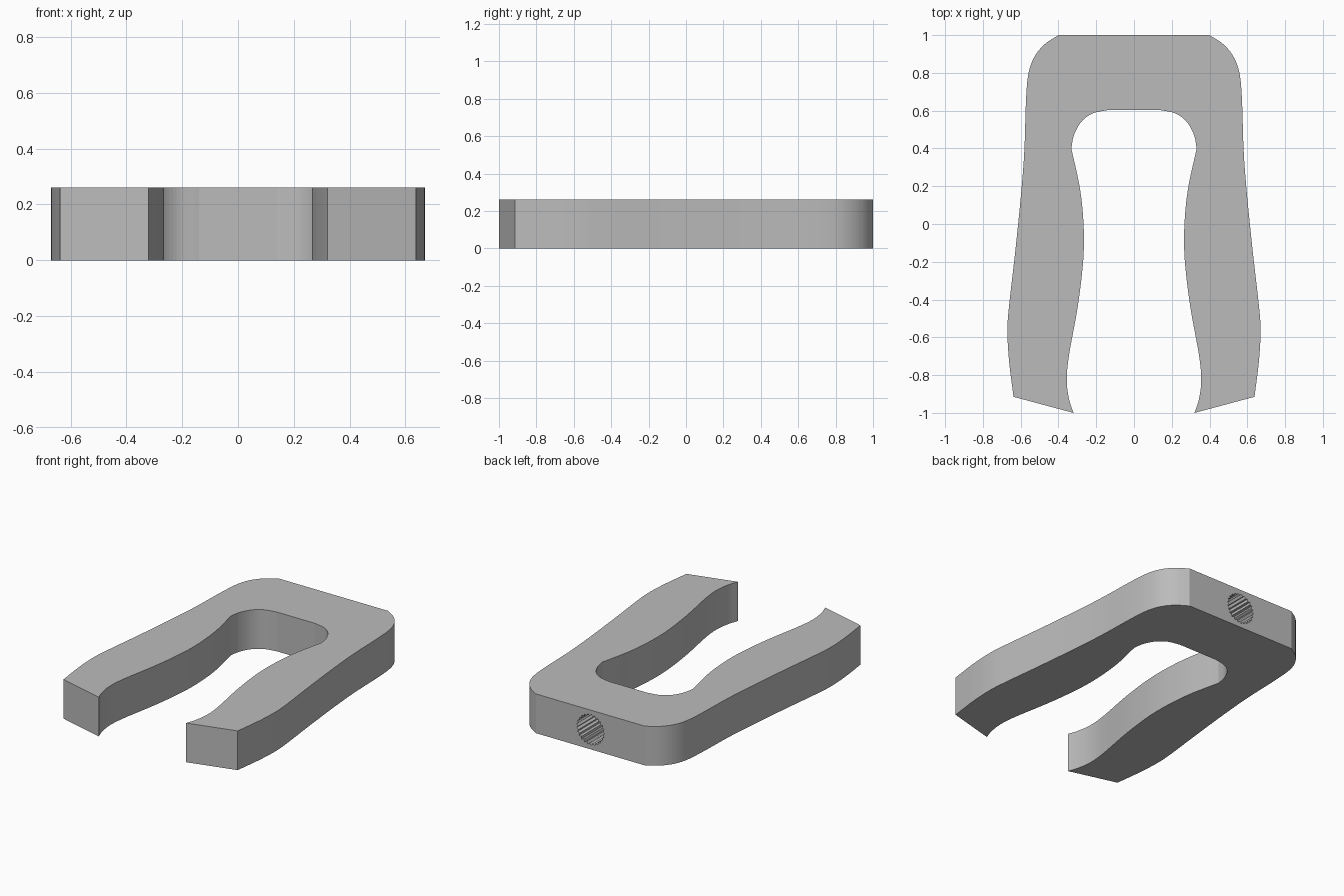
import bpy
import bmesh
import math
from mathutils import Vector

THICK = 0.26

cube = bpy.data.objects.get("Cube")
if cube:
    bpy.data.objects.remove(cube, do_unlink=True)

# Single grey plastic
grey = bpy.data.materials.new("grey_plastic")
grey.use_nodes = True
colour = (0.5, 0.5, 0.5, 1)
grey.diffuse_color = colour
grey.node_tree.nodes["Principled BSDF"].inputs["Base Color"].default_value = colour


def smooth_path(points, steps=5):
    """Sample a Catmull-Rom spline through the points."""
    p = [Vector(q) for q in points]
    p = [2 * p[0] - p[1]] + p + [2 * p[-1] - p[-2]]
    path = []
    for a, b, c, d in zip(p, p[1:], p[2:], p[3:]):
        for i in range(steps):
            t = i / steps
            path.append(0.5 * (2 * b + (c - a) * t + (2 * a - 5 * b + 4 * c - d) * t**2
                               + (3 * b - a - 3 * c + d) * t**3))
    return path + [p[-2]]


def prism(name, outline, offset):
    """Extrude a closed outline of 3D points along the offset."""
    bm = bmesh.new()
    face = bm.faces.new([bm.verts.new(v) for v in outline])
    top = bmesh.ops.extrude_face_region(bm, geom=[face])
    verts = [g for g in top["geom"] if isinstance(g, bmesh.types.BMVert)]
    bmesh.ops.translate(bm, verts=verts, vec=offset)
    bmesh.ops.recalc_face_normals(bm, faces=bm.faces)
    mesh = bpy.data.meshes.new(name)
    bm.to_mesh(mesh)
    bm.free()
    mesh.materials.append(grey)
    obj = bpy.data.objects.new(name, mesh)
    bpy.context.collection.objects.link(obj)
    return obj


# Fork body: outer edge, slanted tip, inner edge, mirrored to the other side
outer = smooth_path([(0.40, 1), (0.475, 0.95), (0.53, 0.88), (0.56, 0.79), (0.572, 0.65),
                     (0.58, 0.4), (0.595, 0.19), (0.627, -0.13), (0.66, -0.42),
                     (0.67, -0.56), (0.662, -0.72), (0.638, -0.915)])
inner = smooth_path([(0.32, -1), (0.343, -0.93), (0.356, -0.83), (0.345, -0.7),
                     (0.30, -0.45), (0.274, -0.25), (0.265, -0.1), (0.271, 0.06),
                     (0.29, 0.21), (0.332, 0.40)])
corner = smooth_path([(0.332, 0.40), (0.318, 0.47), (0.28, 0.54), (0.22, 0.585), (0.14, 0.603)])
half = outer + inner + corner[1:]
outline = half + [Vector((-v.x, v.y)) for v in reversed(half)]
fork = prism("fork_body", [(v.x, v.y, 0) for v in outline], (0, 0, THICK))

# Blind splined socket in the back face
teeth = 25
ring = []
for i in range(teeth * 2):
    a = math.pi * i / teeth
    r = 0.102 if i % 2 else 0.09
    ring.append((r * math.cos(a), 1.05, THICK / 2 + r * math.sin(a)))
cutter = prism("socket_cutter", ring, (0, -0.3, 0))
cutter.hide_render = True

cut = fork.modifiers.new("socket", 'BOOLEAN')
cut.operation = 'DIFFERENCE'
cut.solver = 'EXACT'
cut.object = cutter
bpy.context.view_layer.update()
graph = bpy.context.evaluated_depsgraph_get()
result = bpy.data.meshes.new_from_object(fork.evaluated_get(graph))
fork.modifiers.clear()
fork.data = result
bpy.data.objects.remove(cutter, do_unlink=True)
